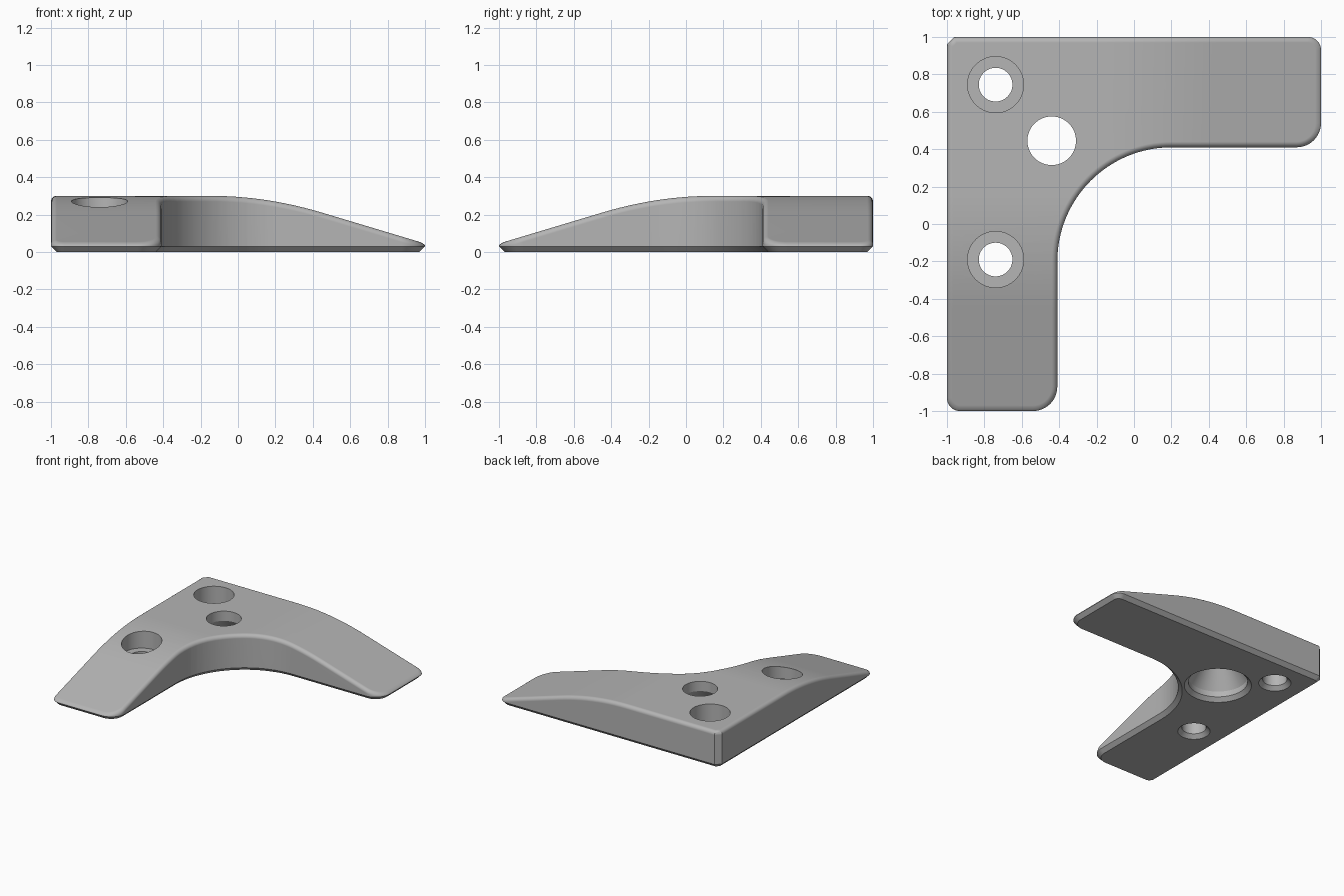
import bpy, bmesh
from math import sin, cos, pi, radians
from mathutils import Vector

cube = bpy.data.objects.get("Cube")
if cube:
    bpy.data.objects.remove(cube)

HEIGHT, CHAMFER, FILLET = 0.30, 0.03, 0.03

grey = bpy.data.materials.new("plain grey")
grey.use_nodes = True
colour = (0.46, 0.46, 0.46, 1)
grey.diffuse_color = colour
grey.node_tree.nodes["Principled BSDF"].inputs["Base Color"].default_value = colour


def arc(cx, cy, r, start, end, steps):
    return [Vector((cx + r * cos(a), cy + r * sin(a)))
            for a in (radians(start + (end - start) * i / steps) for i in range(steps + 1))]


def inset(points, d):
    """Move a counter-clockwise outline inward by d."""
    result = []
    for i, p in enumerate(points):
        a = (p - points[i - 1]).normalized()
        b = (points[(i + 1) % len(points)] - p).normalized()
        na, nb = Vector((-a.y, a.x)), Vector((-b.y, b.x))
        result.append(p + (na + nb) * d / (1 + na.dot(nb)))
    return result


def top_height(x, y):
    """Flat at the corner, curving into a straight slope along each arm."""
    t = max(x, -y) + 0.15
    if t <= 0:
        return HEIGHT
    return HEIGHT - 0.25 * t * t if t < 0.6 else 0.21 - 0.30 * (t - 0.6)


def make_object(name, bm):
    bmesh.ops.recalc_face_normals(bm, faces=bm.faces)
    mesh = bpy.data.meshes.new(name)
    bm.to_mesh(mesh)
    bm.free()
    mesh.materials.append(grey)
    obj = bpy.data.objects.new(name, mesh)
    bpy.context.collection.objects.link(obj)
    return obj


def stack_rings(bm, rings):
    """Bridge equal rings of points and cap both ends."""
    loops = [[bm.verts.new(p) for p in ring] for ring in rings]
    n = len(loops[0])
    for low, high in zip(loops, loops[1:]):
        for i in range(n):
            j = (i + 1) % n
            bm.faces.new((low[i], low[j], high[j], high[i]))
    bm.faces.new(loops[0][::-1])
    bm.faces.new(loops[-1])


# L-shaped outline, counter-clockwise from the outer corner
outline = [Vector((-0.96, 1)), Vector((-1, 0.96))]
outline += arc(-0.93, -0.93, 0.07, 180, 270, 8)
outline += arc(-0.54, -0.87, 0.13, 270, 360, 12)
outline += arc(0.20, -0.20, 0.61, 180, 90, 32)
outline += arc(0.87, 0.54, 0.13, 270, 360, 12)
outline += arc(0.93, 0.93, 0.07, 0, 90, 8)

# Bracket body: chamfered foot, upright wall, rounded top edge
levels = [(CHAMFER, 0), (0, CHAMFER)]
for k in range(7):
    a = k / 6 * pi / 2
    levels.append((FILLET * (1 - cos(a)), HEIGHT - FILLET * (1 - sin(a))))
bm = bmesh.new()
stack_rings(bm, [[(p.x, p.y, z) for p in inset(outline, d)] for d, z in levels])

# Slice across both arms, then lower the top to the sloping profile
for i in range(13):
    c = -0.15 + i * 0.05
    for co, no in (((c, 0, 0), (1, 0, 0)), ((0, -c, 0), (0, 1, 0))):
        bmesh.ops.bisect_plane(bm, geom=bm.verts[:] + bm.edges[:] + bm.faces[:],
                               dist=1e-5, plane_co=co, plane_no=no)
for v in bm.verts:
    if v.co.z > CHAMFER + 0.001:
        h = top_height(v.co.x, v.co.y)
        squash = min(1, (h - CHAMFER) / (FILLET + 0.005))
        v.co.z = h - (HEIGHT - v.co.z) * squash
bracket = make_object("corner_bracket", bm)


# Round holes, each a stack of (radius, height) steps
def drill(name, x, y, profile):
    bm = bmesh.new()
    stack_rings(bm, [[(p.x, p.y, z) for p in arc(x, y, r, 0, 360, 64)[:-1]]
                     for r, z in profile])
    cutter = make_object(name, bm)
    cutter.hide_render = True
    mod = bracket.modifiers.new(name, "BOOLEAN")
    mod.operation, mod.solver, mod.object = "DIFFERENCE", "EXACT", cutter
    bpy.ops.object.modifier_apply(modifier=name)
    bpy.data.objects.remove(cutter)


bpy.context.view_layer.objects.active = bracket
bracket.select_set(True)
screw = [(0.13, -0.01), (0.09, 0.03), (0.09, 0.15), (0.15, 0.15), (0.15, 0.4)]
pin = [(0.26, -0.01), (0.22, 0.03), (0.22, 0.075), (0.13, 0.22), (0.13, 0.4)]
drill("corner_screw_hole", -0.74, 0.745, screw)
drill("arm_screw_hole", -0.74, -0.19, screw)
drill("pin_hole", -0.44, 0.445, pin)

# Smooth the rounded parts and keep flat areas flat
bpy.ops.object.shade_smooth_by_angle(angle=radians(30))
normals = bracket.modifiers.new("even_normals", "WEIGHTED_NORMAL")
normals.keep_sharp = True
